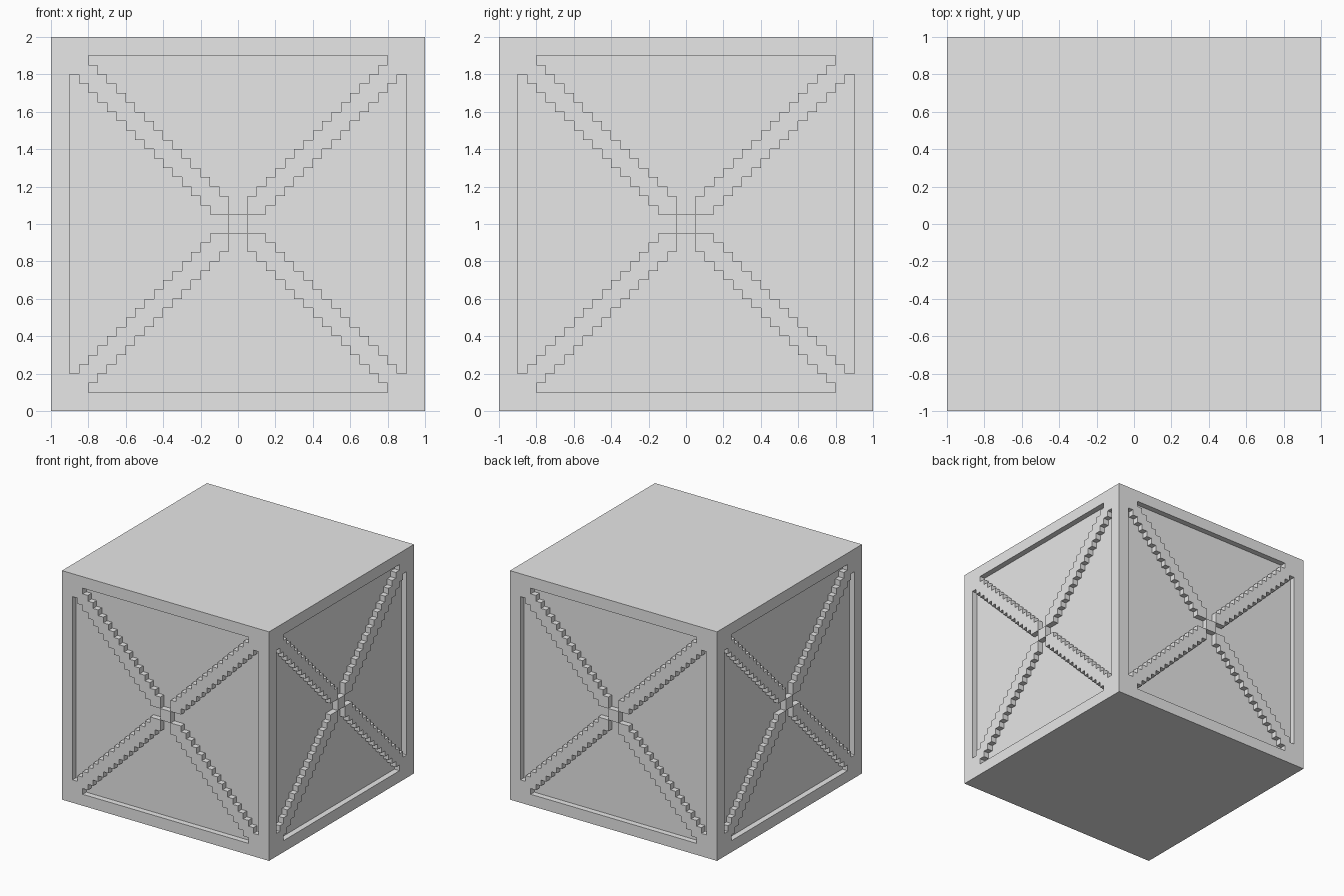
import bpy
import bmesh
import math
from mathutils import Matrix, Vector

CELLS = 40      # squares along each side of a wall
DEPTH = 0.05    # how far the panels sink in

default_cube = bpy.data.objects.get("Cube")
if default_cube:
    bpy.data.objects.remove(default_cube, do_unlink=True)

# Single plain grey
grey = bpy.data.materials.new("light_grey")
grey.use_nodes = True
colour = (0.8, 0.8, 0.8, 1.0)
grey.diffuse_color = colour
for node in grey.node_tree.nodes:
    if node.type == 'BSDF_PRINCIPLED':
        node.inputs["Base Color"].default_value = colour


def make_mesh(name, bm):
    mesh = bpy.data.meshes.new(name)
    bm.to_mesh(mesh)
    bm.free()
    mesh.materials.append(grey)
    return mesh


def place(name, mesh, matrix):
    obj = bpy.data.objects.new(name, mesh)
    bpy.context.scene.collection.objects.link(obj)
    obj.matrix_world = matrix
    return obj


def is_recessed(face):
    """Inside the frame and off the stepped diagonal braces and centre block."""
    centre = face.calc_center_median()
    low, high = sorted((abs(centre.x), abs(centre.y)))
    beside_centre = low < 0.05 < high < 0.1
    return high < 0.9 and (high - low > 0.08 or beside_centre)


# Wall: flat grid with four stepped triangular panels pushed in
bm = bmesh.new()
bmesh.ops.create_grid(bm, x_segments=CELLS, y_segments=CELLS, size=1)
panels = [f for f in bm.faces if is_recessed(f)]
new_geom = bmesh.ops.extrude_face_region(bm, geom=panels)["geom"]
leftover = [f for f in panels if f.is_valid]
if leftover:
    bmesh.ops.delete(bm, geom=leftover, context='FACES')
sunk = [v for v in new_geom if isinstance(v, bmesh.types.BMVert)]
bmesh.ops.translate(bm, verts=sunk, vec=Vector((0, 0, -DEPTH)))

# Merge each panel floor into one clean face
floors = [f for f in bm.faces if all(v.co.z < -DEPTH / 2 for v in f.verts)]
bmesh.ops.dissolve_faces(bm, faces=floors)
wall_mesh = make_mesh("braced_wall", bm)

# Four walls around the vertical axis
stand = Matrix.Translation((0, -1, 1)) @ Matrix.Rotation(math.pi / 2, 4, 'X')
for i, side in enumerate(("front", "left", "back", "right")):
    place(side + "_wall", wall_mesh, Matrix.Rotation(i * math.pi / 2, 4, 'Z') @ stand)

# Plain lid and base
bm = bmesh.new()
bmesh.ops.create_grid(bm, x_segments=1, y_segments=1, size=1)
cap_mesh = make_mesh("plain_cap", bm)
place("lid", cap_mesh, Matrix.Translation((0, 0, 2)))
place("base", cap_mesh, Matrix.Rotation(math.pi, 4, 'X'))
